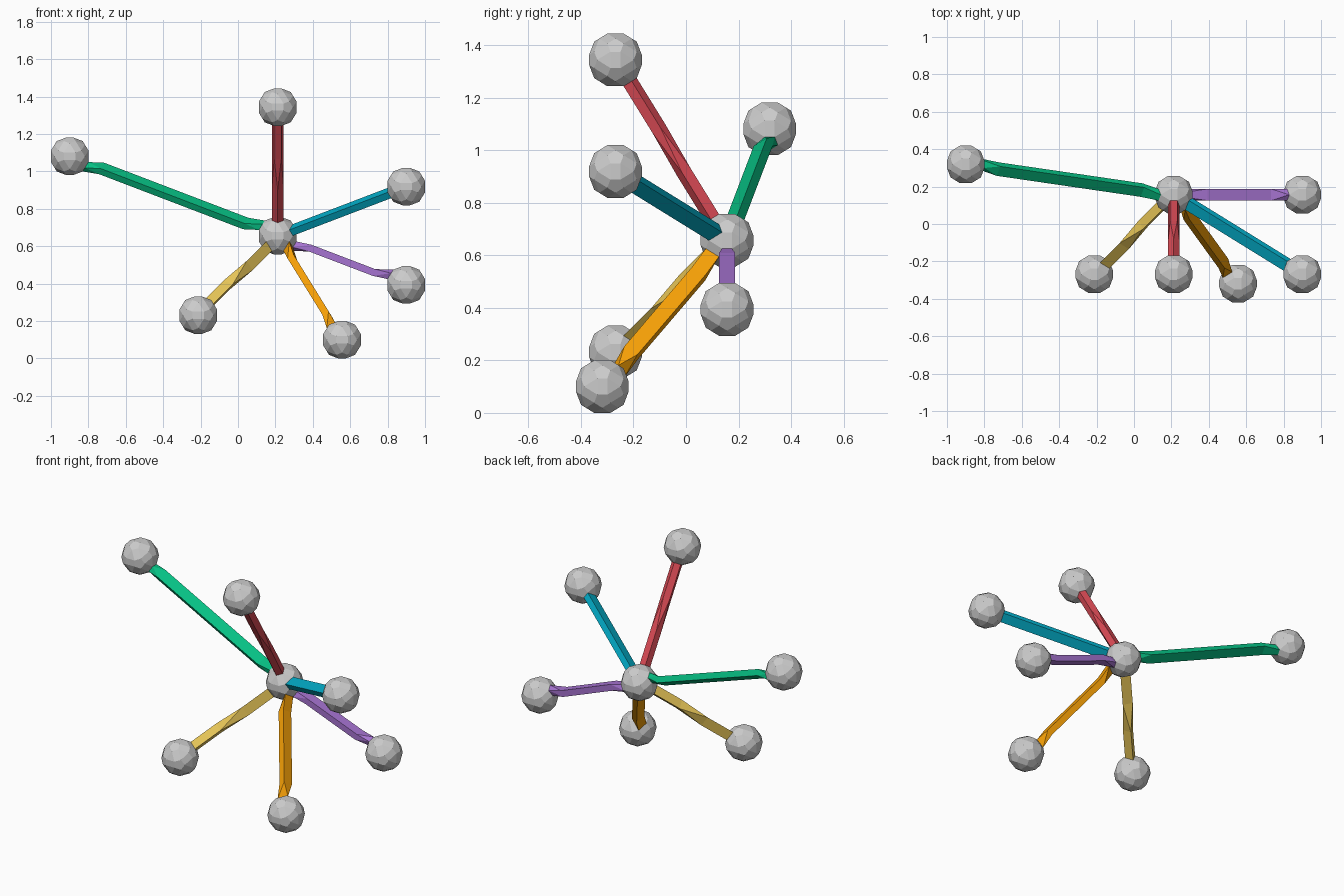
import bpy, bmesh
from math import sqrt
from mathutils import Vector
from itertools import product

if "Cube" in bpy.data.objects:
    bpy.data.objects.remove(bpy.data.objects["Cube"])

PHI = (1 + sqrt(5)) / 2
U = 2 / (PHI**3 + 2 * PHI**-3)      # grid unit, overall width comes out at 2
S = U * PHI**-5                     # short edge of the ball's golden rectangles
R = U * PHI**-3                     # ball half width
HUB = Vector((1 - R - PHI * U, 0.368 * U, R + PHI**2 / 2 * U))


def cyclic(a, b, c):
    pts = set()
    for s in product((1, -1), repeat=3):
        v = (a * s[0], b * s[1], c * s[2])
        pts |= {v, v[1:] + v[:1], v[2:] + v[:2]}
    return [Vector(p) for p in {tuple(x + 0.0 for x in p) for p in pts}]


# Icosahedral axes, and the 60 ball corners lying between neighbouring axes
FIVE = cyclic(0, 1, PHI)
THREE = cyclic(1, 1, 1) + cyclic(0, PHI, 1 / PHI)
BALL = [(p + q) * PHI * S / 2 for p in FIVE for q in THREE if abs(p.dot(q) - PHI**2) < 0.01]


def face(axis):
    """Corners of the ball face that looks along the axis."""
    axis = Vector(axis).normalized()
    top = max(v.dot(axis) for v in BALL)
    return [v for v in BALL if v.dot(axis) > top - 1e-4]


def hulls(name, groups, color=None):
    """One mesh made of convex flat-faced pieces."""
    bm = bmesh.new()
    for g in groups:
        part = bmesh.new()
        for p in g:
            part.verts.new(p)
        bmesh.ops.remove_doubles(part, verts=part.verts[:], dist=1e-5)
        bmesh.ops.convex_hull(part, input=part.verts[:])
        bmesh.ops.dissolve_limit(part, angle_limit=0.01, verts=part.verts[:], edges=part.edges[:])
        tmp = bpy.data.meshes.new("piece")
        part.to_mesh(tmp)
        part.free()
        bm.from_mesh(tmp)
        bpy.data.meshes.remove(tmp)
    bmesh.ops.recalc_face_normals(bm, faces=bm.faces[:])
    me = bpy.data.meshes.new(name)
    bm.to_mesh(me)
    bm.free()
    ob = bpy.data.objects.new(name, me)
    bpy.context.collection.objects.link(ob)
    if color:
        mat = bpy.data.materials.new(name)
        mat.diffuse_color = (*[(c / 255) ** 2.2 for c in color], 1)
        mat.use_nodes = True
        mat.node_tree.nodes["Principled BSDF"].inputs["Base Color"].default_value = mat.diffuse_color
        me.materials.append(mat)


def straight_strut(name, d, color, twist=True):
    """Strut along a ball axis; its section flips over in the middle."""
    near = [HUB + v for v in face(d)]
    far = [HUB + d - (v - HUB) for v in near]
    if not twist:
        return hulls(name, [near + far], color)
    a = [p + d * (0.38 - R / d.length) for p in near]
    b = [p - d * (0.38 - R / d.length) for p in far]
    hulls(name, [near + a, a + b, b + far], color)


def bent_strut(name, d, axis, color):
    """Strut off the axis of its end faces, with a flat bar between two bends."""
    near = [HUB + v for v in face(axis)]
    far = [HUB + d - (v - HUB) for v in near]
    t = d.normalized()
    wide = t.cross(Vector(axis)).normalized()
    thick = wide.cross(t)
    rect = [wide * x * PHI * S / 2 + thick * y * S / 2 for x in (-1, 1) for y in (-1, 1)]
    a = [HUB + t * 0.185 + r for r in rect]
    b = [HUB + d - t * 0.185 + r for r in rect]
    hulls(name, [near + a, a + b, b + far], color)


# Directions of the six struts from the hub
red = Vector((0, -1, PHI)) * U
blue = Vector((PHI, -1, 1 / PHI)) * U
yellow = Vector((-1, -1, -1)) * U
green = Vector((-PHI**2, PHI**-2, 1)) * U
purple = Vector((PHI, 0, -1 / PHI)) * U
orange = Vector((PHI / 2, -sqrt(5) / 2, -PHI**2 / 2)) * U

straight_strut("red_strut", red, (215, 75, 85))
straight_strut("blue_strut", blue, (10, 172, 200), twist=False)
straight_strut("yellow_strut", yellow, (235, 200, 90))
bent_strut("green_strut", green, (-PHI, 0, 1), (15, 190, 130))
bent_strut("purple_strut", purple, (PHI, 0, -1), (165, 115, 208))
bent_strut("orange_strut", orange, (1, -1, -1), (245, 158, 15))

# Connector balls
hulls("hub_ball", [[HUB + v for v in BALL]])
for n, d in dict(red=red, blue=blue, yellow=yellow, green=green, purple=purple, orange=orange).items():
    hulls(n + "_end_ball", [[HUB + d + v for v in BALL]])
